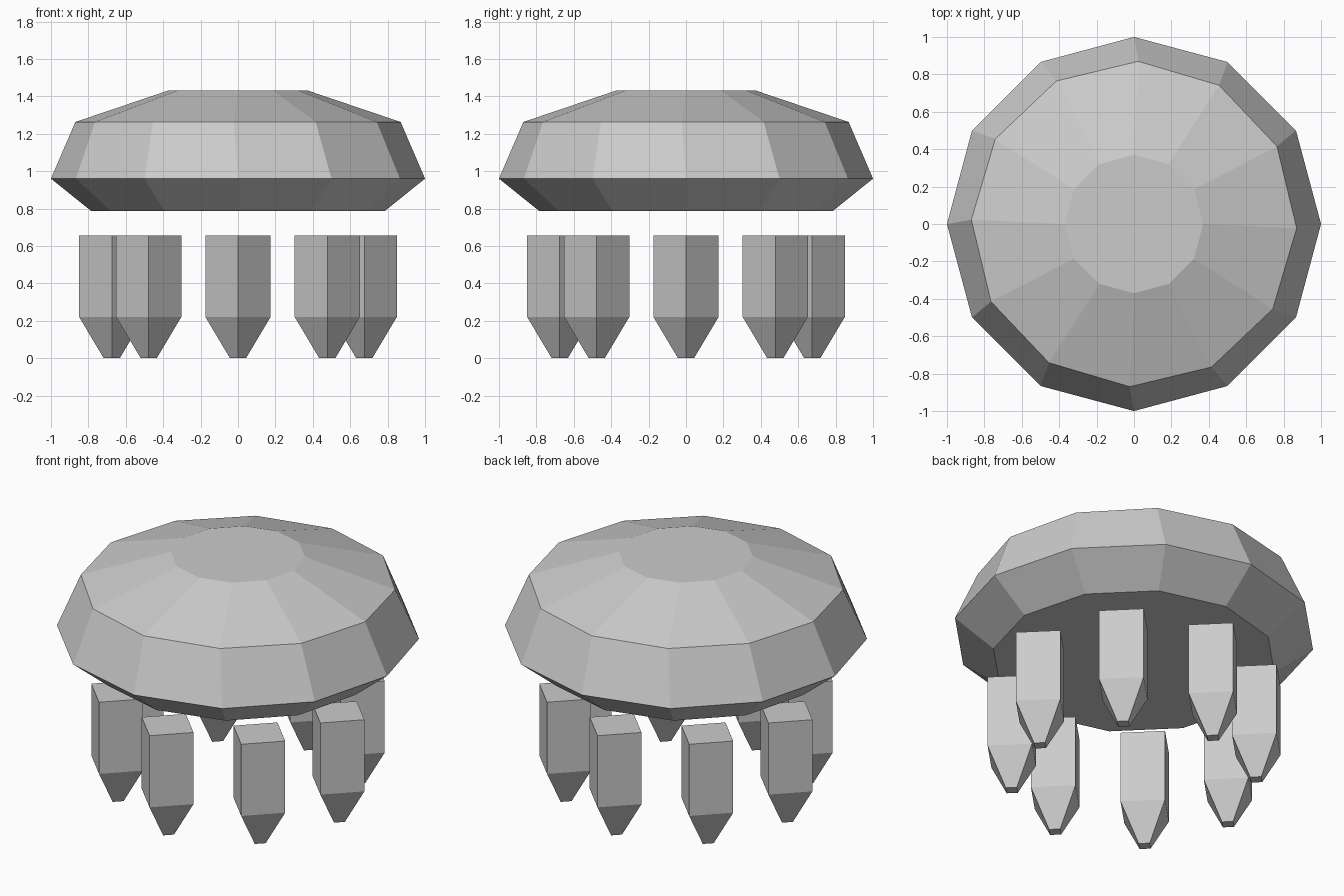
import bpy, bmesh
from math import cos, sin, pi, radians

cube = bpy.data.objects.get("Cube")
if cube:
    bpy.data.objects.remove(cube)

gray = bpy.data.materials.new("plain gray")
gray.use_nodes = True
gray.diffuse_color = (0.6, 0.6, 0.6, 1)
gray.node_tree.nodes["Principled BSDF"].inputs["Base Color"].default_value = (0.6, 0.6, 0.6, 1)


def loft(name, sides, rings, location=(0, 0, 0)):
    """Closed solid through rings of (radius, height, twist in degrees)."""
    bm = bmesh.new()
    loops = []
    for r, z, twist in rings:
        angles = [2 * pi * i / sides + radians(twist) for i in range(sides)]
        loops.append([bm.verts.new((r * cos(a), r * sin(a), z)) for a in angles])
    for low, high in zip(loops, loops[1:]):
        for i in range(sides):
            j = (i + 1) % sides
            bm.faces.new((low[i], low[j], high[j], high[i]))
    bm.faces.new(loops[0][::-1])
    bm.faces.new(loops[-1])
    mesh = bpy.data.meshes.new(name)
    bm.to_mesh(mesh)
    bm.free()
    mesh.materials.append(gray)
    obj = bpy.data.objects.new(name, mesh)
    obj.location = location
    bpy.context.collection.objects.link(obj)
    return obj


# Faceted dome, its shoulder ring slightly twisted
loft("dome", 12, [(0.785, 0.787, 0), (1.0, 0.96, 0), (0.87, 1.263, -1.5), (0.37, 1.432, 0)])

# Ring of eight tapered square legs, all facing the same way
for k in range(8):
    a = k * pi / 4
    loft(f"leg_{k + 1}", 4, [(0.043, 0, 0), (0.174, 0.22, 0), (0.174, 0.655, 0)],
         (0.675 * cos(a), 0.675 * sin(a), 0))
